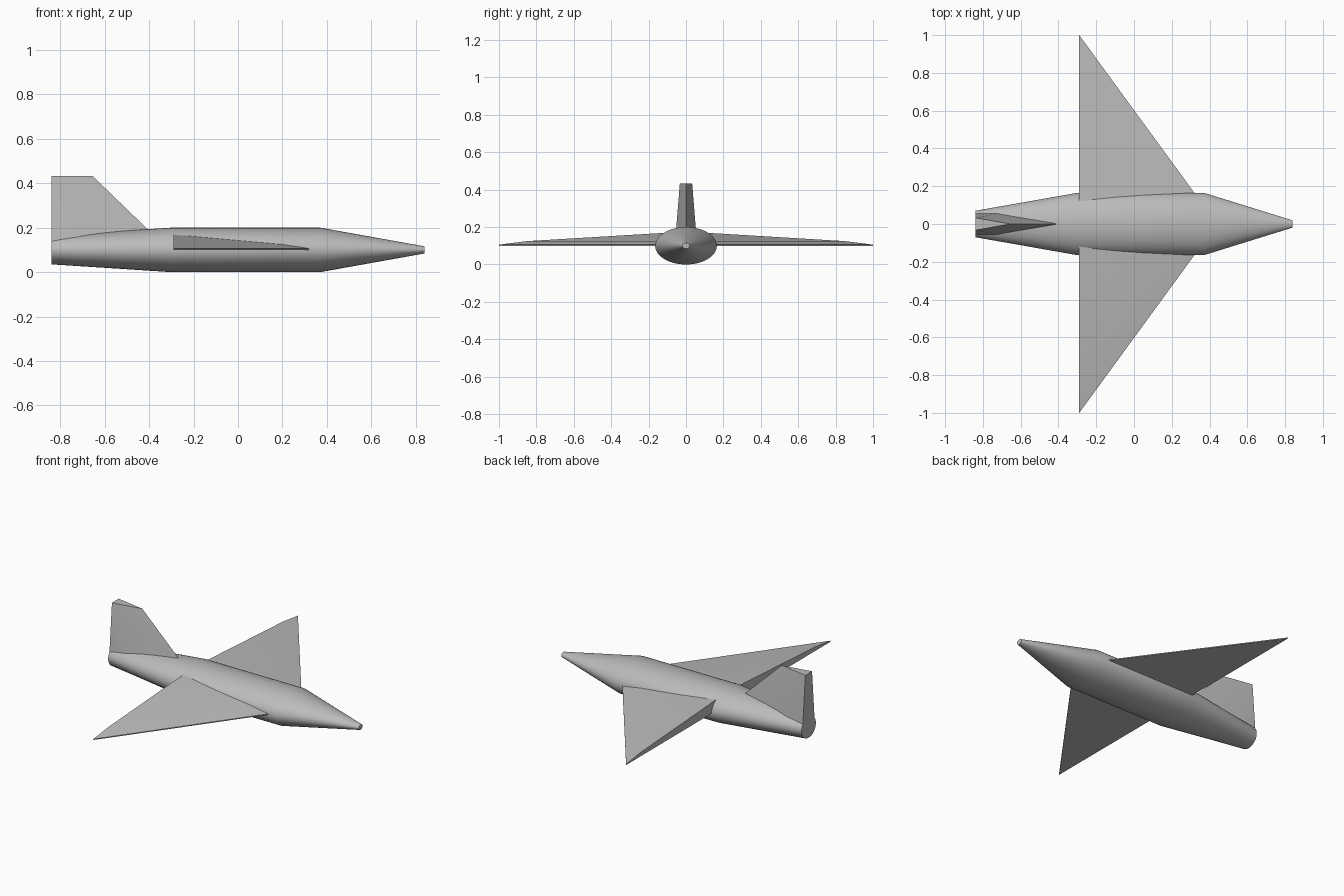
import bpy, bmesh, math

cube = bpy.data.objects.get("Cube")
if cube:
    bpy.data.objects.remove(cube, do_unlink=True)

grey = bpy.data.materials.new("light grey")
grey.use_nodes = True
colour = (0.5, 0.5, 0.5, 1)
grey.diffuse_color = colour
bsdf = next(n for n in grey.node_tree.nodes if n.type == 'BSDF_PRINCIPLED')
bsdf.inputs["Base Color"].default_value = colour


def finish(name, bm):
    """Turn a bmesh into a smooth-shaded object with crisp edges."""
    bmesh.ops.recalc_face_normals(bm, faces=bm.faces)
    mesh = bpy.data.meshes.new(name)
    bm.to_mesh(mesh)
    bm.free()
    mesh.materials.append(grey)
    obj = bpy.data.objects.new(name, mesh)
    bpy.context.collection.objects.link(obj)
    bpy.ops.object.select_all(action='DESELECT')
    obj.select_set(True)
    bpy.context.view_layer.objects.active = obj
    bpy.ops.object.shade_smooth_by_angle(angle=math.radians(30))
    return obj


def hull(name, points):
    """Solid wrapped around a few corner points."""
    bm = bmesh.new()
    for p in points:
        bm.verts.new(p)
    bmesh.ops.convex_hull(bm, input=bm.verts)
    bmesh.ops.dissolve_limit(bm, angle_limit=0.01, verts=bm.verts, edges=bm.edges)
    return finish(name, bm)


MID = 0.1  # height of the body axis and wing underside

# Body: oval sections (x, half width, half height) lofted from tail to nose
sections = [(-0.84, 0.07, 0.065), (-0.3, 0.165, 0.1),
            (0.37, 0.165, 0.1), (0.84, 0.019, 0.016)]
SIDES = 48
bm = bmesh.new()
rings = []
for x, w, h in sections:
    angles = [math.tau * i / SIDES for i in range(SIDES)]
    rings.append([bm.verts.new((x, w * math.cos(a), MID + h * math.sin(a))) for a in angles])
for a, b in zip(rings, rings[1:]):
    for i in range(SIDES):
        j = (i + 1) % SIDES
        bm.faces.new((a[i], a[j], b[j], b[i]))
bm.faces.new(rings[0])
bm.faces.new(rings[-1])
finish("fuselage", bm)

# Wings: flat underside, thin leading edge, bevelled top rising to the root
TRAIL = -0.29
lead = [(0.44, 0), (TRAIL, 1.0)]
corners = [(x, y, z) for x, y in lead for z in (MID, MID + 0.006)]
corners += [(0.31, 0, 0.125), (TRAIL, 0.85, 0.125), (TRAIL, 0, MID), (TRAIL, 0, 0.176)]
for name, side in (("wing_back", 1), ("wing_front", -1)):
    hull(name, [(x, side * y, z) for x, y, z in corners])

# Tail fin: sharp leading edge, thick blunt rear
TOP = 0.433
fin = [(-0.655, 0, TOP), (-0.31, 0, MID)]
for s in (1, -1):
    fin += [(-0.84, s * 0.033, TOP), (-0.84, s * 0.06, MID), (-0.7, s * 0.06, MID)]
hull("tail_fin", fin)
